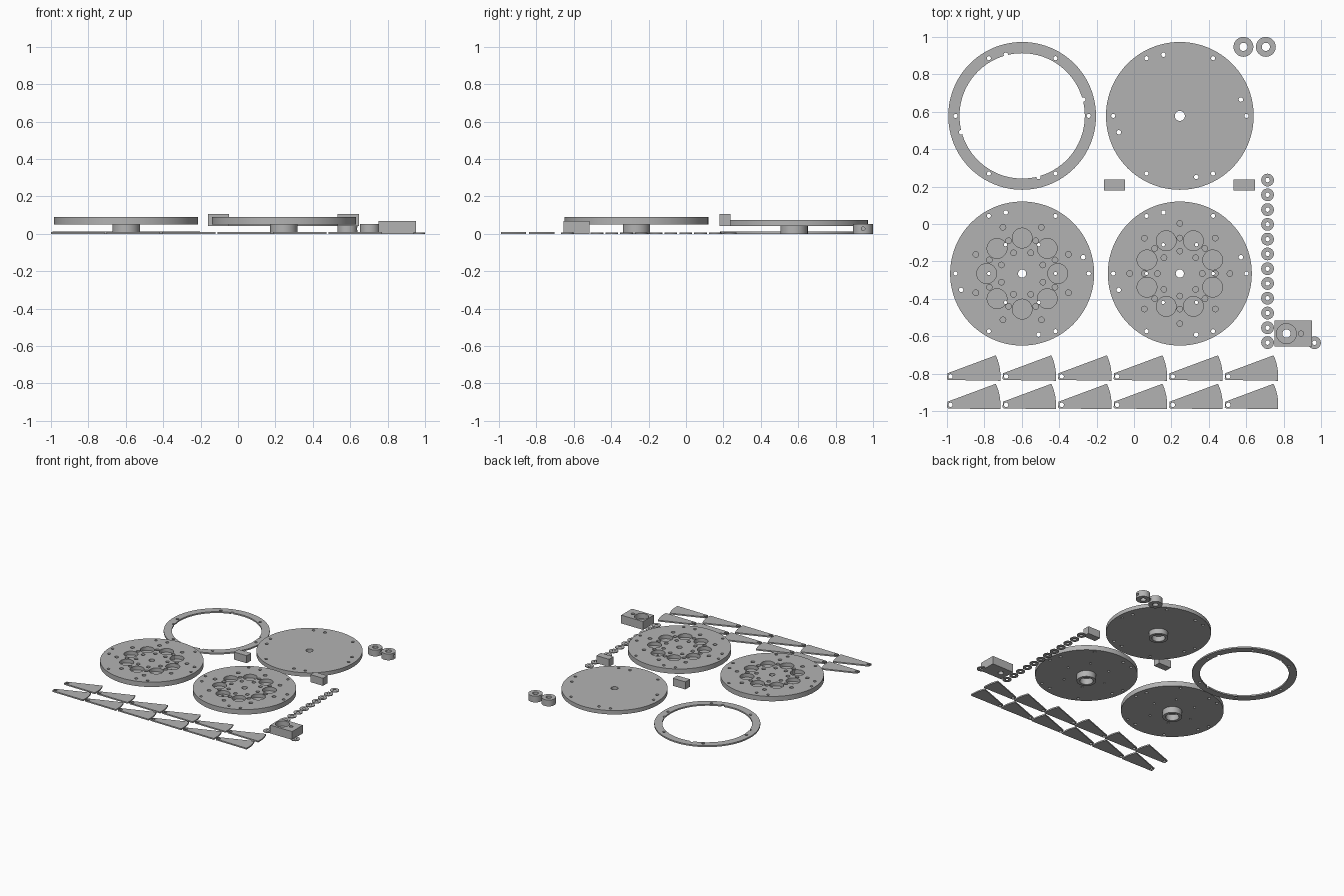
import bpy, bmesh
from math import cos, sin, radians, pi
from mathutils import Matrix, Vector

cube = bpy.data.objects.get("Cube")
if cube:
    bpy.data.objects.remove(cube)

grey = bpy.data.materials.new("plain_grey")
grey.use_nodes = True
COLOUR = (0.45, 0.45, 0.45, 1)
grey.diffuse_color = COLOUR
grey.node_tree.nodes["Principled BSDF"].inputs["Base Color"].default_value = COLOUR


def make(name, bm):
    mesh = bpy.data.meshes.new(name)
    bm.to_mesh(mesh)
    bm.free()
    mesh.materials.append(grey)
    obj = bpy.data.objects.new(name, mesh)
    bpy.context.collection.objects.link(obj)
    return obj


def cylinder(bm, x, y, r, z0, z1, n=24):
    bmesh.ops.create_cone(bm, cap_ends=True, segments=n, radius1=r, radius2=r, depth=z1 - z0,
                          matrix=Matrix.Translation((x, y, (z0 + z1) / 2)))


def round_solid(name, x, y, r, z0, z1, n=24):
    bm = bmesh.new()
    cylinder(bm, x, y, r, z0, z1, n)
    return make(name, bm)


def box(name, x0, x1, y0, y1, z0, z1):
    bm = bmesh.new()
    bmesh.ops.create_cube(bm, size=1)
    bmesh.ops.scale(bm, vec=(x1 - x0, y1 - y0, z1 - z0), verts=bm.verts)
    bmesh.ops.translate(bm, vec=((x0 + x1) / 2, (y0 + y1) / 2, (z0 + z1) / 2), verts=bm.verts)
    return make(name, bm)


def combine(obj, other, operation):
    """Apply a boolean and drop the helper object."""
    mod = obj.modifiers.new("shape", "BOOLEAN")
    mod.operation, mod.object, mod.solver = operation, other, "EXACT"
    bpy.context.view_layer.update()
    result = bpy.data.meshes.new_from_object(
        obj.evaluated_get(bpy.context.evaluated_depsgraph_get()))
    obj.modifiers.clear()
    obj.data = result
    bpy.data.objects.remove(other)


def drill(obj, spots, z0=-0.1, z1=0.2, n=24):
    """Cut round holes; each spot is (x, y, radius)."""
    bm = bmesh.new()
    for x, y, r in spots:
        cylinder(bm, x, y, r, z0, z1, n)
    combine(obj, make("cutter", bm), "DIFFERENCE")


def finish(obj):
    bpy.ops.object.select_all(action="DESELECT")
    obj.select_set(True)
    bpy.context.view_layer.objects.active = obj
    bpy.ops.object.shade_smooth_by_angle(angle=radians(30))


def polar(cx, cy, radius, count, hole, start=0):
    angles = [radians(start) + 2 * pi * i / count for i in range(count)]
    return [(cx + radius * cos(a), cy + radius * sin(a), hole) for a in angles]


def rim_holes(x, y):
    return polar(x, y, 0.356, 6, 0.011) + polar(x, y, 0.338, 4, 0.012, 15)


def hub_disc(name, x, y, r, z0, z1, bore):
    """Flat disc on a hollow hub, with a bore and rim holes."""
    disc = round_solid(name, x, y, r, z0, z1, 96)
    combine(disc, round_solid("hub", x, y, 0.073, 0, z0 + 0.01, 48), "UNION")
    drill(disc, [(x, y, 0.05)], z1=z0, n=48)
    drill(disc, [(x, y, bore)] + rim_holes(x, y))
    return disc


LEFT_X, RIGHT_X, BACK_Y, FRONT_Y = -0.598, 0.245, 0.578, -0.265

# Flat retaining ring
ring = round_solid("retaining_ring", LEFT_X, BACK_Y, 0.395, 0, 0.012, 96)
drill(ring, [(LEFT_X, BACK_Y, 0.335)], n=96)
drill(ring, rim_holes(LEFT_X, BACK_Y))
finish(ring)

# Plain cover disc
finish(hub_disc("cover_disc", RIGHT_X, BACK_Y, 0.395, 0.043, 0.075, 0.027))

# Two rotor discs with pockets, offset by half a step
for name, x, turn in (("rotor_disc_a", LEFT_X, 0), ("rotor_disc_b", RIGHT_X, 22.5)):
    rotor = hub_disc(name, x, FRONT_Y, 0.385, 0.05, 0.09, 0.022)
    drill(rotor, polar(x, FRONT_Y, 0.19, 8, 0.053, turn), z0=0.06, n=32)
    dents = []
    for radius in (0.12, 0.19, 0.268):
        dents += polar(x, FRONT_Y, radius, 8, 0.015, turn + 22.5)
    drill(rotor, dents, z0=0.06)
    drill(rotor, polar(x, FRONT_Y, 0.178, 6, 0.009))
    finish(rotor)

# Small square blocks beside the cover disc
for name, x in (("stop_block_a", -0.104), ("stop_block_b", 0.59)):
    box(name, x - 0.057, x + 0.057, 0.18, 0.238, 0.043, 0.105)

# Shaft collars with a side screw hole
for name, x in (("collar_a", 0.585), ("collar_b", 0.705)):
    collar = round_solid(name, x, 0.947, 0.053, 0, 0.052, 48)
    drill(collar, [(x, 0.947, 0.022)])
    bm = bmesh.new()
    bmesh.ops.create_cone(bm, cap_ends=True, segments=16, radius1=0.01, radius2=0.01, depth=0.06,
                          matrix=Matrix.Translation((x + 0.04, 0.947, 0.027))
                          @ Matrix.Rotation(pi / 2, 4, "Y"))
    combine(collar, make("cutter", bm), "DIFFERENCE")
    finish(collar)

# Column of thin washers and one loose washer
spots = [(0.714, 0.235 - 0.079 * i) for i in range(12)] + [(0.965, -0.635)]
for i, (x, y) in enumerate(spots):
    washer = round_solid(f"washer_{i + 1}", x, y, 0.034, 0, 0.006, 32)
    drill(washer, [(x, y, 0.012)])
    finish(washer)

# Bearing block with a round pocket
block = box("bearing_block", 0.752, 0.951, -0.656, -0.517, 0, 0.068)
drill(block, [(0.815, -0.586, 0.053)], z0=0.025, n=48)
drill(block, [(0.815, -0.586, 0.022)])
drill(block, [(0.893, -0.586, 0.014)], z0=0.02)
finish(block)

# Fan blades in two rows
outline = [(-0.016, 0.017), (-0.019, -0.014), (-0.012, -0.019)]
outline += [(0.267 * cos(radians(a)), 0.267 * sin(radians(a))) for a in range(-5, 27, 3)]
for row, y in enumerate((-0.815, -0.967)):
    for i in range(6):
        x = -0.981 + 0.297 * i
        bm = bmesh.new()
        face = bm.faces.new([bm.verts.new((x + px, y + py, 0)) for px, py in outline])
        up = bmesh.ops.extrude_face_region(bm, geom=[face])["geom"]
        bmesh.ops.translate(bm, vec=Vector((0, 0, 0.011)),
                            verts=[v for v in up if isinstance(v, bmesh.types.BMVert)])
        bmesh.ops.recalc_face_normals(bm, faces=bm.faces)
        blade = make(f"blade_{row + 1}_{i + 1}", bm)
        drill(blade, [(x, y, 0.012)])
        finish(blade)
